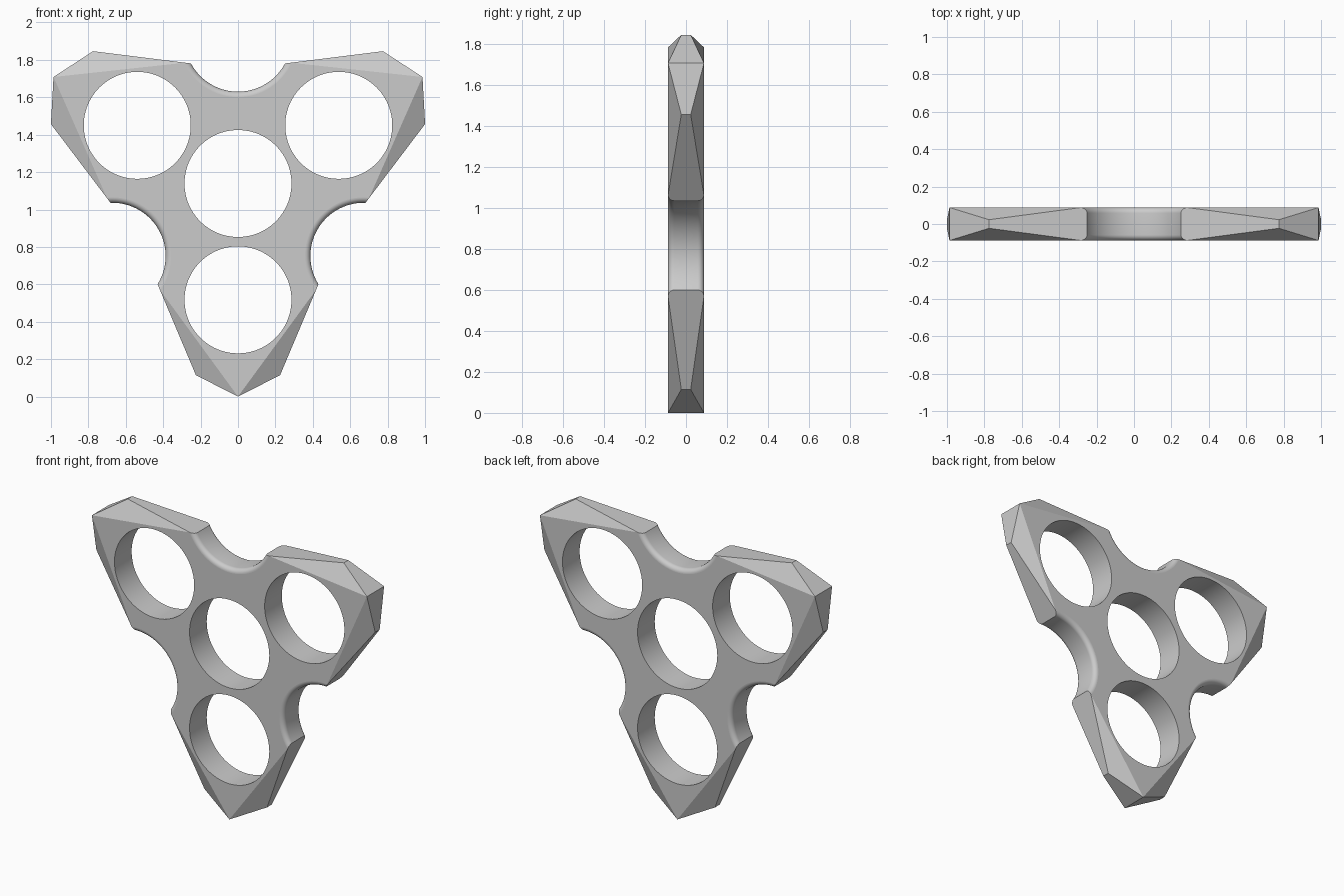
import bpy, bmesh
from math import sin, cos, pi, radians
from mathutils import Vector

cube = bpy.data.objects.get("Cube")
if cube:
    bpy.data.objects.remove(cube, do_unlink=True)

CZ = 1.139            # height of the hub centre
T = 0.088             # half thickness
THIN = 0.023          # half thickness at the pinched side points
HOLE_R, ARM_R = 0.286, 0.622
BAY_R, BAY_DIST, FILLET = 0.285, 0.776, 0.03
SEGMENTS = 96

grey = bpy.data.materials.new("grey metal")
grey.use_nodes = True
grey.diffuse_color = (0.6, 0.6, 0.6, 1)
grey.node_tree.nodes["Principled BSDF"].inputs["Base Color"].default_value = (0.6, 0.6, 0.6, 1)


def place(angle, r, t, y):
    """Point at radial distance r and sideways offset t along an arm."""
    return Vector((r * cos(angle) - t * sin(angle), y, CZ + r * sin(angle) + t * cos(angle)))


def make_object(name, bm):
    bmesh.ops.recalc_face_normals(bm, faces=bm.faces)
    mesh = bpy.data.meshes.new(name)
    bm.to_mesh(mesh)
    bm.free()
    mesh.materials.append(grey)
    obj = bpy.data.objects.new(name, mesh)
    bpy.context.collection.objects.link(obj)
    return obj


# Faceted three-armed body: each arm has a full-depth tip and pinched sides
tip = Vector((CZ, 0))
pinch = Vector((1.025, 0.225))
neck = Vector((0.539, 0.43))
shoulder, root = pinch.lerp(neck, 0.94), pinch.lerp(neck, 1.05)

bm = bmesh.new()
outline = {-1: [], 1: []}
arms = []
for k in range(3):
    angle = -pi / 2 + k * 2 * pi / 3
    arm = {}
    for y in (-1, 1):
        for s in (-1, 1):
            for key, p, depth in (("root", root, T), ("shoulder", shoulder, T), ("pinch", pinch, THIN)):
                arm[key, s, y] = bm.verts.new(place(angle, p.x, s * p.y, y * depth))
        arm["tip", y] = bm.verts.new(place(angle, tip.x, 0, y * T))
        outline[y] += [arm["root", -1, y], arm["shoulder", -1, y], arm["tip", y],
                       arm["shoulder", 1, y], arm["root", 1, y]]
        for s in (-1, 1):
            bm.faces.new([arm["tip", y], arm["pinch", s, y], arm["shoulder", s, y]])
    for s in (-1, 1):
        bm.faces.new([arm["tip", -1], arm["tip", 1], arm["pinch", s, 1], arm["pinch", s, -1]])
        bm.faces.new([arm[key, s, -1] for key in ("pinch", "shoulder", "root")]
                     + [arm[key, s, 1] for key in ("root", "shoulder", "pinch")])
    arms.append(arm)
for k, arm in enumerate(arms):
    after = arms[(k + 1) % 3]
    bm.faces.new([arm["root", 1, -1], arm["root", 1, 1], after["root", -1, 1], after["root", -1, -1]])
for loop in outline.values():
    bm.faces.new(loop)
body = make_object("spinner_body", bm)


# Cutter for the round holes and the flared bays between the arms
def lathe(bm, centre, profile):
    rings = []
    for r, y in profile:
        rings.append([bm.verts.new(centre + Vector((r * cos(a), y, r * sin(a))))
                      for a in (2 * pi * i / SEGMENTS for i in range(SEGMENTS))])
    for low, high in zip(rings, rings[1:]):
        for i in range(SEGMENTS):
            j = (i + 1) % SEGMENTS
            bm.faces.new([low[i], low[j], high[j], high[i]])
    bm.faces.new(rings[0])
    bm.faces.new(rings[-1])


hole = [(HOLE_R, -0.2), (HOLE_R, 0.2)]
STEPS = 8
arc = [(BAY_R + FILLET * (1 - cos(a)), T + 0.0001 - FILLET + FILLET * sin(a))
       for a in (radians(90) * i / STEPS for i in range(STEPS + 1))]
arc.append((BAY_R + FILLET, 0.2))
bay = [(r, -y) for r, y in reversed(arc)] + arc

bm = bmesh.new()
lathe(bm, place(0, 0, 0, 0), hole)
for k in range(3):
    angle = -pi / 2 + k * 2 * pi / 3
    lathe(bm, place(angle, ARM_R, 0, 0), hole)
    lathe(bm, place(angle + pi, BAY_DIST, 0, 0), bay)
cutter = make_object("hole_cutter", bm)
cutter.hide_render = True

cut = body.modifiers.new("holes", "BOOLEAN")
cut.operation = "DIFFERENCE"
cut.solver = "EXACT"
cut.object = cutter
bpy.ops.object.select_all(action="DESELECT")
body.select_set(True)
bpy.context.view_layer.objects.active = body
bpy.ops.object.modifier_apply(modifier=cut.name)
bpy.data.objects.remove(cutter, do_unlink=True)

# Smooth round walls, flat facets
bpy.ops.object.shade_smooth_by_angle(angle=radians(20))
for face in body.data.polygons:
    if face.area > 0.006:
        face.use_smooth = False
